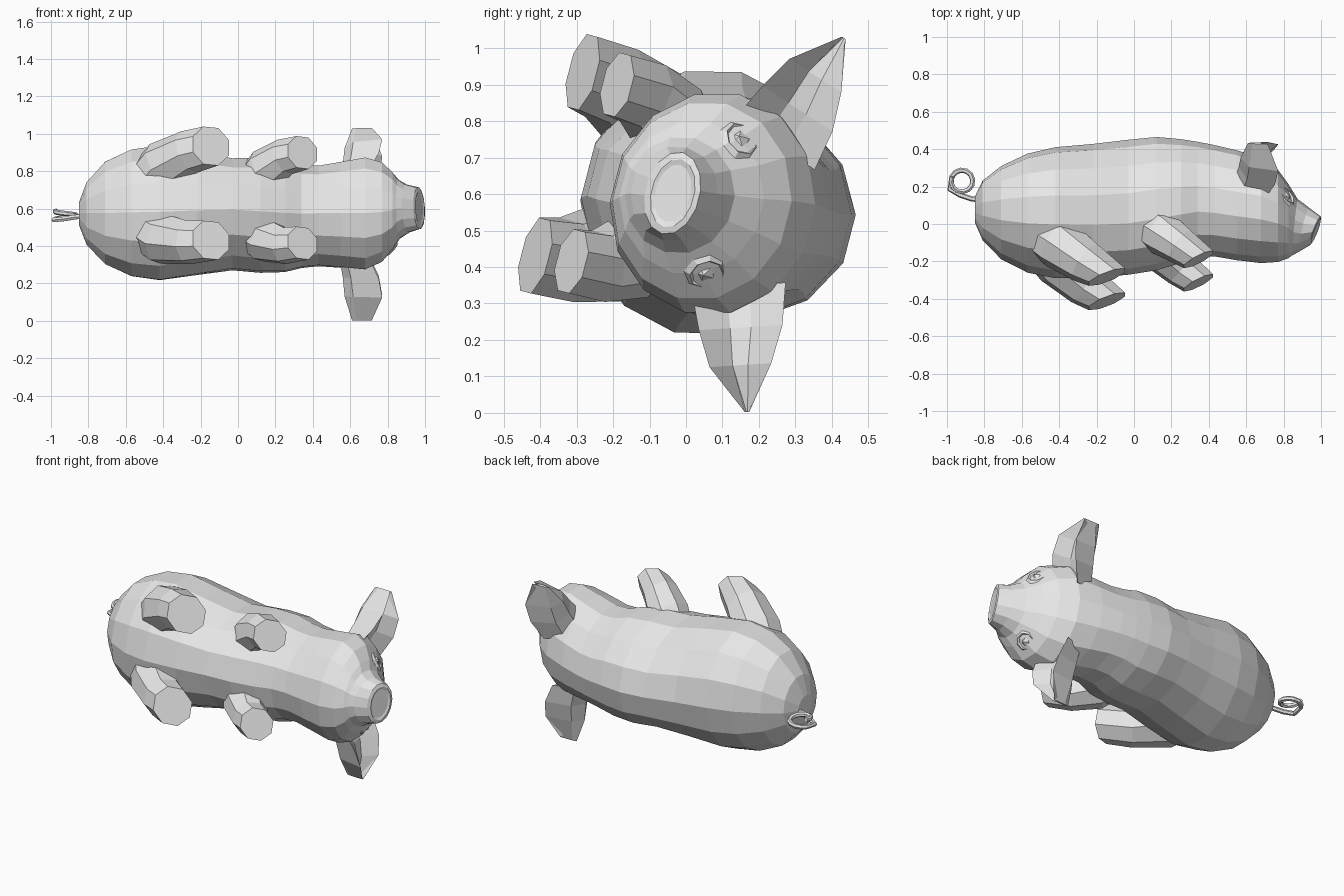
import bpy, bmesh, math
from mathutils import Matrix, Vector

if "Cube" in bpy.data.objects:
    bpy.data.objects.remove(bpy.data.objects["Cube"])

# Animal frame: x = nose, y = back, z = sideways; then rolled about x and lifted
ROLL = Matrix.Translation((0, 0, 0.593)) @ Matrix.Rotation(math.radians(-14.5), 4, 'X')

skin = bpy.data.materials.new("grey_skin")
skin.diffuse_color = (0.8, 0.8, 0.8, 1)
skin.use_nodes = True
skin.node_tree.nodes["Principled BSDF"].inputs["Base Color"].default_value = skin.diffuse_color


def finish(name, bm, mirror=False, matrix=ROLL):
    """Turn a bmesh into a flat shaded object, optionally mirrored sideways."""
    bmesh.ops.recalc_face_normals(bm, faces=bm.faces)
    mesh = bpy.data.meshes.new(name)
    bm.to_mesh(mesh)
    bm.free()
    mesh.materials.append(skin)
    obj = bpy.data.objects.new(name, mesh)
    bpy.context.collection.objects.link(obj)
    obj.matrix_world = matrix
    if mirror:
        mod = obj.modifiers.new("Mirror", 'MIRROR')
        mod.use_axis = (False, False, True)
    return obj


def skin_rings(rings):
    """Bridge equal rings of points and cap both ends."""
    bm = bmesh.new()
    loops = [[bm.verts.new(p) for p in ring] for ring in rings]
    n = len(loops[0])
    for a, b in zip(loops, loops[1:]):
        for i in range(n):
            j = (i + 1) % n
            bm.faces.new((a[i], a[j], b[j], b[i]))
    bm.faces.new(loops[0])
    bm.faces.new(loops[-1])
    return bm


def section(x, low, high, half, lean=0.0, sides=14):
    """Oval cross-section; lean shifts the upper side forward."""
    ring = []
    for i in range(sides):
        a = 2 * math.pi * (i + 0.5) / sides
        dy = math.cos(a) * (high - low) / 2 * 1.02
        ring.append((x + lean * dy, (high + low) / 2 + dy, half * math.sin(a) * 1.01))
    return ring


def limb(path, radii, end_normal, sides=8):
    """Tapered limb with a flat slanted hoof."""
    pts = [Vector(p) for p in path]
    rings = []
    for i, (p, r) in enumerate(zip(pts, radii)):
        t = pts[min(i + 1, len(pts) - 1)] - pts[max(i - 1, 0)]
        if i == len(pts) - 1:
            t = Vector(end_normal)
        u = t.cross(Vector((0, 0, 1))).normalized()
        v = u.cross(t).normalized()
        rings.append([p + r * (math.cos(a) * u + math.sin(a) * v)
                      for a in (2 * math.pi * (k + 0.5) / sides for k in range(sides))])
    return skin_rings(rings)


# Body, neck, head and muzzle in one skin, ending in a shallow snout disc
body = [(-0.85, 0.01, 0.15, 0.06), (-0.81, -0.08, 0.23, 0.17),
        (-0.71, -0.18, 0.305, 0.28), (-0.57, -0.25, 0.37, 0.345),
        (-0.42, -0.28, 0.405, 0.365), (-0.22, -0.28, 0.425, 0.33),
        (-0.03, -0.265, 0.45, 0.295), (0.12, -0.24, 0.465, 0.305),
        (0.25, -0.2, 0.453, 0.30), (0.34, -0.165, 0.44, 0.275),
        (0.43, -0.165, 0.422, 0.268), (0.55, -0.185, 0.392, 0.285),
        (0.68, -0.2, 0.35, 0.305), (0.77, -0.195, 0.285, 0.272),
        (0.825, -0.178, 0.21, 0.21), (0.86, -0.165, 0.13, 0.16, 0.1),
        (0.905, -0.15, 0.085, 0.13, 0.25), (0.968, -0.112, 0.035, 0.114, 0.42),
        (0.974, -0.095, 0.02, 0.095, 0.42), (0.969, -0.085, 0.01, 0.08, 0.42)]
finish("body", skin_rings([section(*s) for s in body]))

# Legs
finish("hind_legs", limb(
    [(-0.5, -0.08, 0.12), (-0.4, -0.16, 0.2), (-0.26, -0.275, 0.25), (-0.145, -0.36, 0.26)],
    [0.12, 0.14, 0.118, 0.112], (0.36, -0.93, 0)), mirror=True)
finish("front_legs", limb(
    [(0.06, -0.03, 0.12), (0.15, -0.1, 0.195), (0.25, -0.185, 0.245), (0.345, -0.26, 0.25)],
    [0.1, 0.12, 0.1, 0.094], (0.45, -0.89, 0)), mirror=True)

# Ears: folded leaf, hollow toward the nose
leaf = [(-1, 0), (-0.6, 0.7), (0.75, 1), (0.15, 0.25), (0.15, -0.25), (0.75, -1), (-0.6, -0.7)]
across = Vector((0, 0.95, -0.31))
ear = [((0.63, 0.20, 0.2), 0.09, 0.13), ((0.67, 0.235, 0.31), 0.11, 0.115),
       ((0.685, 0.26, 0.41), 0.115, 0.085), ((0.67, 0.31, 0.53), 0.06, 0.006)]
finish("ears", skin_rings([[Vector(c) + Vector((rx * a, 0, 0)) + across * (rt * b)
                            for a, b in leaf] for c, rx, rt in ear]), mirror=True)

# Eyeballs
bm = bmesh.new()
bmesh.ops.create_icosphere(bm, subdivisions=1, radius=0.034,
                           matrix=Matrix.Translation((0.803, 0.1, 0.182)))
finish("eyes", bm, mirror=True)

# Eyelid rims
normal = Vector((0.72, 0.38, 0.58)).normalized()
u = normal.cross(Vector((0, 1, 0))).normalized()
v = normal.cross(u)
bm = bmesh.new()
grid = []
for i in range(8):
    a = 2 * math.pi * i / 8
    out = math.cos(a) * u + math.sin(a) * v
    grid.append([bm.verts.new(Vector((0.812, 0.103, 0.184)) + out * (0.048 + 0.014 * math.cos(b))
                              + normal * 0.014 * math.sin(b))
                 for b in (math.pi * k / 2 for k in range(4))])
for i in range(8):
    for k in range(4):
        p, q = grid[i], grid[(i + 1) % 8]
        bm.faces.new((p[k], p[(k + 1) % 4], q[(k + 1) % 4], q[k]))
finish("eyelids", bm, mirror=True)

# Curly tail
curve = bpy.data.curves.new("tail", 'CURVE')
curve.dimensions = '3D'
curve.bevel_depth = 0.014
curve.bevel_resolution = 1
curve.use_fill_caps = True
path = [(-0.80, 0.125, 0.56), (-0.87, 0.135, 0.555), (-0.93, 0.155, 0.545), (-0.985, 0.185, 0.54)]
for i in range(1, 15):
    a = math.radians(217 - i * 30)
    path.append((-0.92 + 0.058 * math.cos(a), 0.23 + 0.058 * math.sin(a), 0.538 + 0.0035 * i))
spline = curve.splines.new('POLY')
spline.points.add(len(path) - 1)
for pt, co in zip(spline.points, path):
    pt.co = (*co, 1)
spline.use_smooth = False
curve.materials.append(skin)
tail = bpy.data.objects.new("tail", curve)
bpy.context.collection.objects.link(tail)
